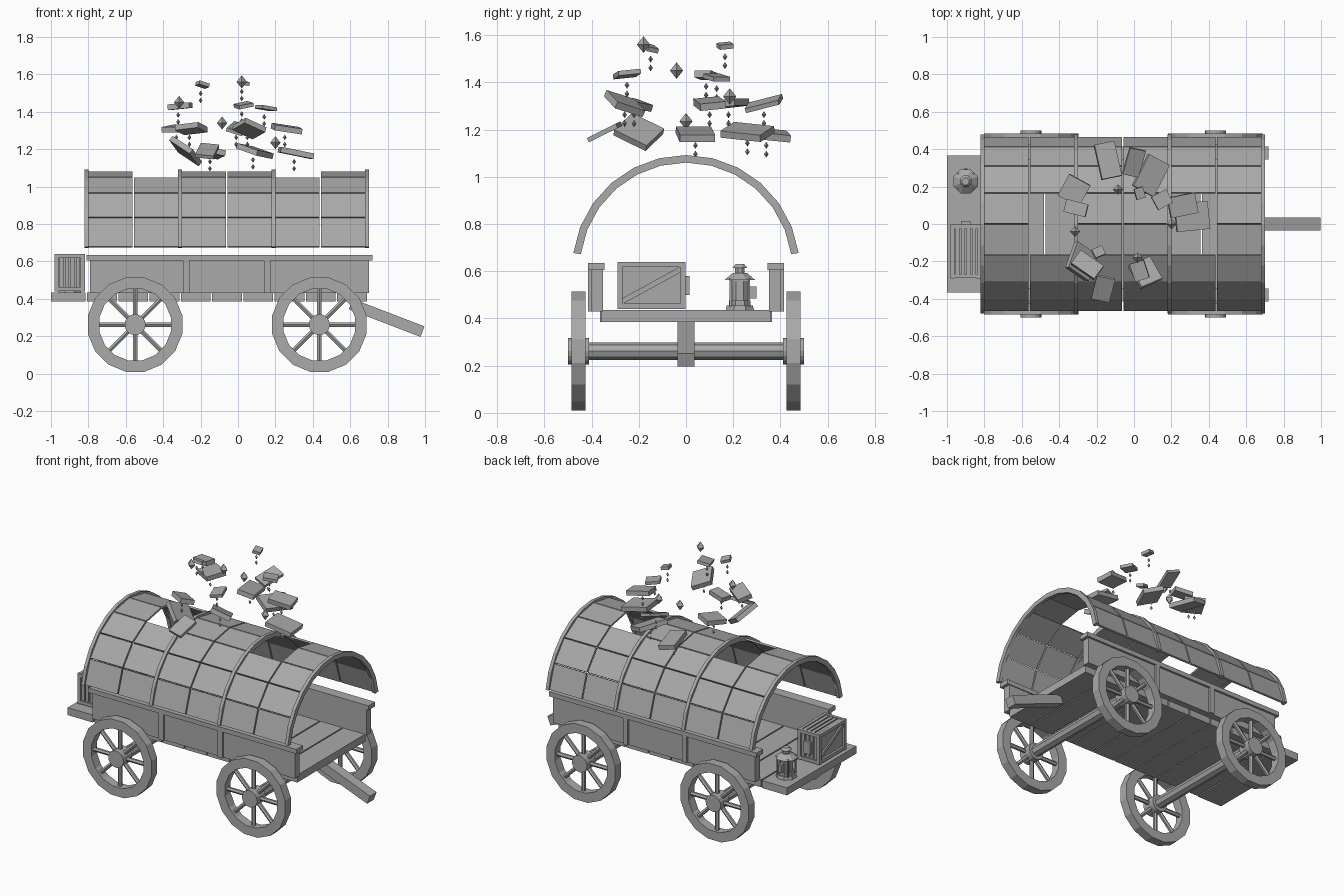
import bpy, bmesh
from math import sin, cos, pi, radians
from mathutils import Matrix, Vector, Euler

cube = bpy.data.objects.get("Cube")
if cube:
    bpy.data.objects.remove(cube)

grey = bpy.data.materials.new("plain_grey")
grey.use_nodes = True
colour = (0.4, 0.4, 0.4, 1)
grey.diffuse_color = colour
grey.node_tree.nodes["Principled BSDF"].inputs["Base Color"].default_value = colour


def finish(name, bm):
    """Turn a bmesh into a flat shaded object."""
    bmesh.ops.recalc_face_normals(bm, faces=bm.faces)
    mesh = bpy.data.meshes.new(name)
    bm.to_mesh(mesh)
    bm.free()
    mesh.materials.append(grey)
    obj = bpy.data.objects.new(name, mesh)
    bpy.context.collection.objects.link(obj)
    return obj


def box(bm, centre, size, turn=(0, 0, 0)):
    matrix = Matrix.LocRotScale(Vector(centre), Euler(turn), Vector(size))
    bmesh.ops.create_cube(bm, size=1, matrix=matrix)


def span(bm, low, high):
    """Box between two corners."""
    low, high = Vector(low), Vector(high)
    box(bm, (low + high) / 2, high - low)


def cone(bm, centre, r1, r2, depth, sides, turn=(0, 0, 0)):
    matrix = Matrix.LocRotScale(Vector(centre), Euler(turn), None)
    bmesh.ops.create_cone(bm, cap_ends=True, segments=sides, radius1=r1,
                          radius2=r2, depth=depth, matrix=matrix)


def ring_band(bm, place, inner, outer, angles, closed=False):
    """Sweep a rectangular section; place(radius, angle, side) gives a point."""
    rows = [[bm.verts.new(place(r, a, s)) for r, s in
             ((inner, -1), (outer, -1), (outer, 1), (inner, 1))] for a in angles]
    pairs = list(zip(rows, rows[1:]))
    if closed:
        pairs.append((rows[-1], rows[0]))
    else:
        bm.faces.new(rows[0])
        bm.faces.new(rows[-1])
    for a, b in pairs:
        for i in range(4):
            j = (i + 1) % 4
            bm.faces.new((a[i], a[j], b[j], b[i]))


# Floor: a rear shelf board and nine cross boards
bm = bmesh.new()
span(bm, (-1, -0.365, 0.385), (-0.815, 0.365, 0.435))
PITCH = 0.167
for i in range(9):
    x = -0.81 + i * PITCH
    span(bm, (x + 0.004, -0.36, 0.385), (x + PITCH - 0.004, 0.36, 0.435))
finish("floor_boards", bm)

# Side walls with cap rails and outer posts
for name, s in (("left_to_back", 1), ("right_to_front", -1)):
    bm = bmesh.new()
    box(bm, (-0.045, s * 0.376, 0.52), (1.49, 0.05, 0.18))
    box(bm, (-0.045, s * 0.38, 0.62), (1.53, 0.07, 0.03))
    for x in (-0.277, 0.157):
        box(bm, (x, s * 0.405, 0.52), (0.035, 0.02, 0.18))
    finish("side_wall_" + name, bm)

# Wheels and axles
WHEEL_Z = 0.262
for end, x in (("rear", -0.55), ("front", 0.435)):
    for side, s in (("back", 1), ("near", -1)):
        bm = bmesh.new()
        y = s * 0.455

        def on_wheel(r, a, k):
            return (x + r * cos(a), y + k * 0.03, WHEEL_Z + r * sin(a))

        ring_band(bm, on_wheel, 0.195, 0.257,
                  [(i + 0.5) * pi / 8 for i in range(16)], True)
        for i in range(8):
            a = i * pi / 4
            cone(bm, (x + 0.125 * cos(a), y, WHEEL_Z + 0.125 * sin(a)),
                 0.014, 0.014, 0.17, 6, (0, pi / 2 - a, 0))
        cone(bm, (x, y, WHEEL_Z), 0.056, 0.056, 0.09, 16, (pi / 2, 0, 0))
        finish(end + "_wheel_" + side, bm)
    bm = bmesh.new()
    cone(bm, (x, 0, WHEEL_Z), 0.037, 0.037, 0.84, 8, (pi / 2, 0, 0))
    finish(end + "_axle", bm)

# Tow bar sloping down at the front
bm = bmesh.new()
box(bm, (0.795, 0, 0.298), (0.41, 0.07, 0.06), (0, radians(21), 0))
finish("tow_bar", bm)

# Canopy hoops
ARC_Z = 0.61
START, STEP = radians(8), radians(20.5)
bm = bmesh.new()
for x in (-0.81, -0.31, 0.19, 0.69):
    def on_hoop(r, a, k):
        return (x + k * 0.011, r * cos(a), ARC_Z + r * sin(a))

    ring_band(bm, on_hoop, 0.45, 0.482,
              [START + i * radians(164) / 12 for i in range(13)])
finish("canopy_hoops", bm)

# Canopy panels, with two openings along the ridge
bm = bmesh.new()
for col in range(6):
    for row in range(8):
        if col in (1, 4) and row in (3, 4):
            continue
        a = START + (row + 0.5) * STEP
        box(bm, (-0.685 + col * 0.25, 0.458 * cos(a), ARC_Z + 0.458 * sin(a)),
            (0.242, 0.161, 0.012), (a - pi / 2, 0, 0))
finish("canopy_panels", bm)

# Slatted crate on the rear shelf
bm = bmesh.new()
CX, CY, CZ = -0.9, -0.147, 0.54
box(bm, (CX, CY, CZ), (0.13, 0.25, 0.17))
for sx in (-1, 1):
    for sy in (-1, 1):
        box(bm, (CX + sx * 0.07, CY + sy * 0.133, CZ), (0.022, 0.022, 0.2))
    for sz in (-1, 1):
        box(bm, (CX + sx * 0.07, CY, CZ + sz * 0.088), (0.02, 0.25, 0.022))
    box(bm, (CX + sx * 0.068, CY, CZ), (0.012, 0.3, 0.022), (sx * 0.5, 0, 0))
for sy in (-1, 1):
    for sz in (-1, 1):
        box(bm, (CX, CY + sy * 0.133, CZ + sz * 0.088), (0.13, 0.02, 0.022))
    for i in range(4):
        box(bm, (CX - 0.045 + i * 0.03, CY + sy * 0.128, CZ), (0.022, 0.012, 0.16))
for i in range(4):
    box(bm, (CX - 0.045 + i * 0.03, CY, CZ + 0.09), (0.022, 0.25, 0.012))
box(bm, (CX, 0.005, CZ), (0.05, 0.02, 0.08))
finish("crate", bm)

# Lantern
bm = bmesh.new()
LX, LY = -0.9, 0.228
for z, r1, r2, depth, sides in ((0.445, 0.065, 0.06, 0.02, 8),
                                (0.465, 0.05, 0.05, 0.02, 8),
                                (0.515, 0.042, 0.042, 0.09, 8),
                                (0.578, 0.07, 0.032, 0.03, 8),
                                (0.605, 0.022, 0.022, 0.03, 8),
                                (0.622, 0.034, 0.02, 0.016, 8)):
    cone(bm, (LX, LY, z), r1, r2, depth, sides, (0, 0, pi / 8))
for i in range(4):
    a = i * pi / 2 + pi / 4
    box(bm, (LX + 0.055 * cos(a), LY + 0.055 * sin(a), 0.51), (0.01, 0.01, 0.12))
box(bm, (LX, LY + 0.055, 0.51), (0.02, 0.03, 0.05))
finish("lantern", bm)

# Floating fragments: position, width, depth, tilt about x, y, z
FRAGMENTS = (
    (-.165, -.345, 1.19, .1, .14, .45, .1, -.2),
    (-.28, -.2, 1.19, .15, .16, -.5, .5, -.6),
    (.31, .04, 1.18, .18, .15, 0, .2, .1),
    (.09, .26, 1.19, .13, .19, -.1, .3, -.5),
    (-.14, .34, 1.18, .11, .19, -.1, .2, .2),
    (.06, -.26, 1.31, .13, .14, -.3, .4, .4),
    (0, .33, 1.31, .09, .15, .25, .3, -.2),
    (.26, .1, 1.31, .15, .11, .1, .15, .2),
    (-.32, .18, 1.31, .13, .13, .1, 0, -.5),
    (-.25, -.22, 1.31, .15, .09, -.3, -.1, -.6),
    (-.31, .085, 1.43, .12, .07, 0, -.1, -.25),
    (.15, .13, 1.42, .09, .08, 0, .15, .5),
    (.03, -.25, 1.435, .08, .1, .1, -.2, .3),
    (-.19, -.15, 1.545, .06, .05, -.2, .3, .4),
    (.03, .165, 1.555, .05, .06, .1, .2, .3))


def crystal(bm, centre, radius, height):
    x, y, z = centre
    for k in (1, -1):
        cone(bm, (x, y, z + k * height / 2), radius if k > 0 else 0,
             0 if k > 0 else radius, height, 4)


slabs, drops = bmesh.new(), bmesh.new()
for i, (x, y, z, w, d, rx, ry, rz) in enumerate(FRAGMENTS):
    box(slabs, (x, y, z), (w, d, 0.03 if w > 0.1 else 0.02), (rx, ry, rz))
    if i > 1:
        for k in (1, 2):
            crystal(drops, (x - 0.01, y, z - 0.01 - k * 0.037), 0.01, 0.015)
finish("floating_slabs", slabs)
for spot in ((.02, -.18, 1.56), (-.315, -.04, 1.45), (-.085, .185, 1.34), (.2, 0, 1.235)):
    crystal(drops, spot, 0.028, 0.035)
finish("floating_crystals", drops)
